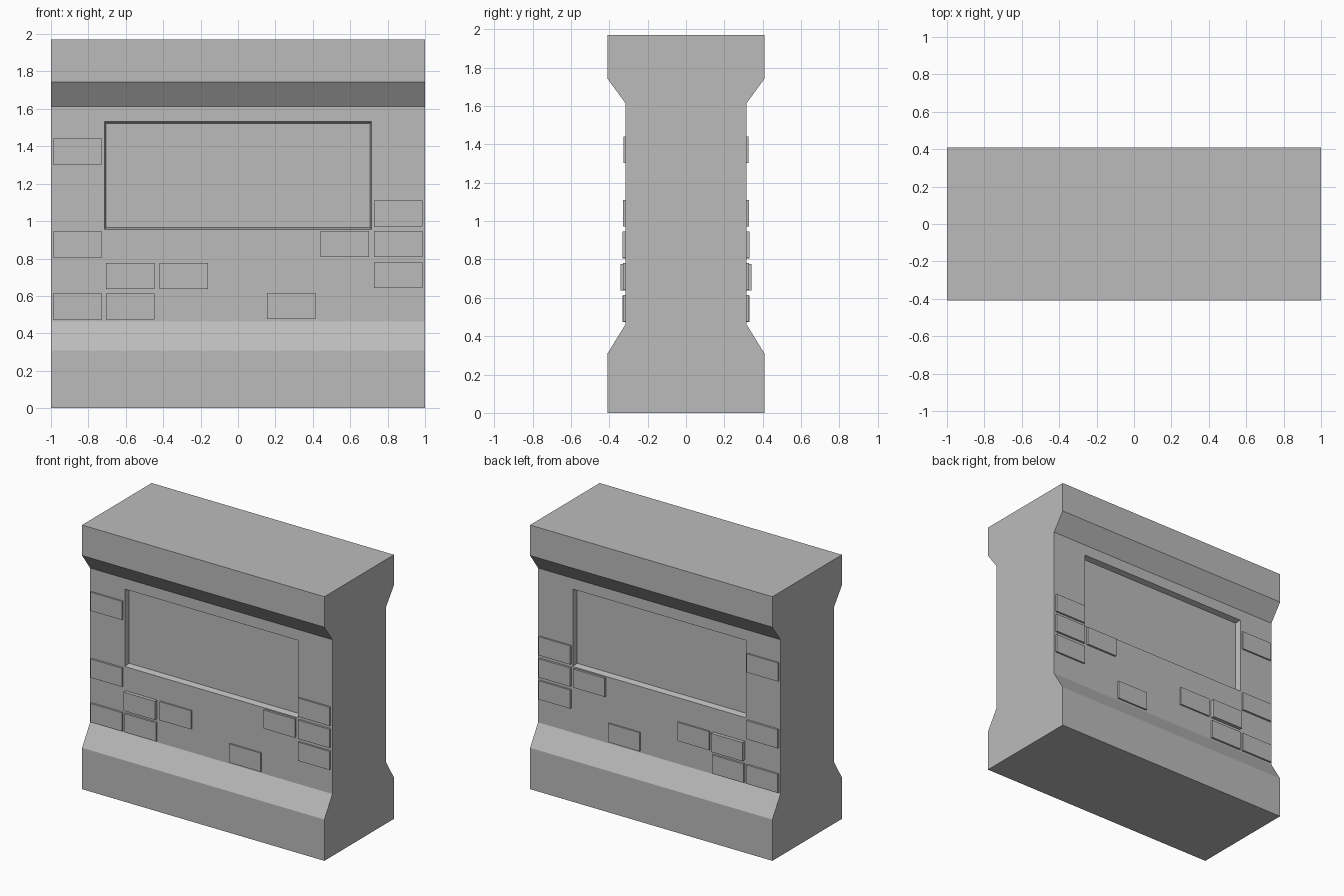
import bpy, bmesh

if "Cube" in bpy.data.objects:
    bpy.data.objects.remove(bpy.data.objects["Cube"])

stone = bpy.data.materials.new("stone grey")
stone.diffuse_color = (0.5, 0.5, 0.5, 1)
stone.use_nodes = True
stone.node_tree.nodes["Principled BSDF"].inputs["Base Color"].default_value = stone.diffuse_color

WALL = 0.315    # half thickness of the wall between base and cap
FOOT = 0.41     # half thickness of base and cap


def prism(name, near, far):
    """Solid between two matching loops of points."""
    bm = bmesh.new()
    a = [bm.verts.new(p) for p in near]
    b = [bm.verts.new(p) for p in far]
    bm.faces.new(a)
    bm.faces.new(b[::-1])
    n = len(a)
    for i in range(n):
        j = (i + 1) % n
        bm.faces.new((a[j], a[i], b[i], b[j]))
    bmesh.ops.recalc_face_normals(bm, faces=bm.faces)
    mesh = bpy.data.meshes.new(name)
    bm.to_mesh(mesh)
    bm.free()
    mesh.materials.append(stone)
    ob = bpy.data.objects.new(name, mesh)
    bpy.context.collection.objects.link(ob)
    return ob


def rect(x0, x1, z0, z1, y):
    return [(x0, y, z0), (x1, y, z0), (x1, y, z1), (x0, y, z1)]


# Wall with flared base and cap
half = [(FOOT, 0), (FOOT, 0.308), (WALL, 0.462), (WALL, 1.613), (FOOT, 1.743), (FOOT, 1.97)]
profile = half + [(-y, z) for y, z in reversed(half)]
wall = prism("wall", [(-1, y, z) for y, z in profile], [(1, y, z) for y, z in profile])

# Shallow tapered panel recess on both sides
for side, s in (("front", -1), ("back", 1)):
    cutter = prism(side + "_recess_cutter",
                   rect(-0.716, 0.716, 0.952, 1.535, s * (WALL + 0.01)),
                   rect(-0.705, 0.705, 0.966, 1.521, s * (WALL - 0.04)))
    cutter.hide_render = True
    cutter.hide_set(True)
    cut = wall.modifiers.new(side + "_recess", 'BOOLEAN')
    cut.operation = 'DIFFERENCE'
    cut.solver = 'EXACT'
    cut.object = cutter

# Raised bricks: left edge, bottom edge, height above the wall
bricks = [
    (-0.988, 1.302, 0.012), (-0.988, 0.805, 0.015), (-0.988, 0.473, 0.015),
    (-0.706, 0.638, 0.027), (-0.706, 0.473, 0.015), (-0.420, 0.638, 0.012),
    (0.154, 0.476, 0.012), (0.440, 0.807, 0.015),
    (0.726, 0.971, 0.013), (0.726, 0.807, 0.015), (0.726, 0.642, 0.013),
]
for side, s in (("front", -1), ("back", 1)):
    for i, (x, z, h) in enumerate(bricks):
        prism(f"{side}_brick_{i + 1}",
              rect(x, x + 0.26, z, z + 0.139, s * (WALL - 0.01)),
              rect(x, x + 0.26, z, z + 0.139, s * (WALL + h)))
